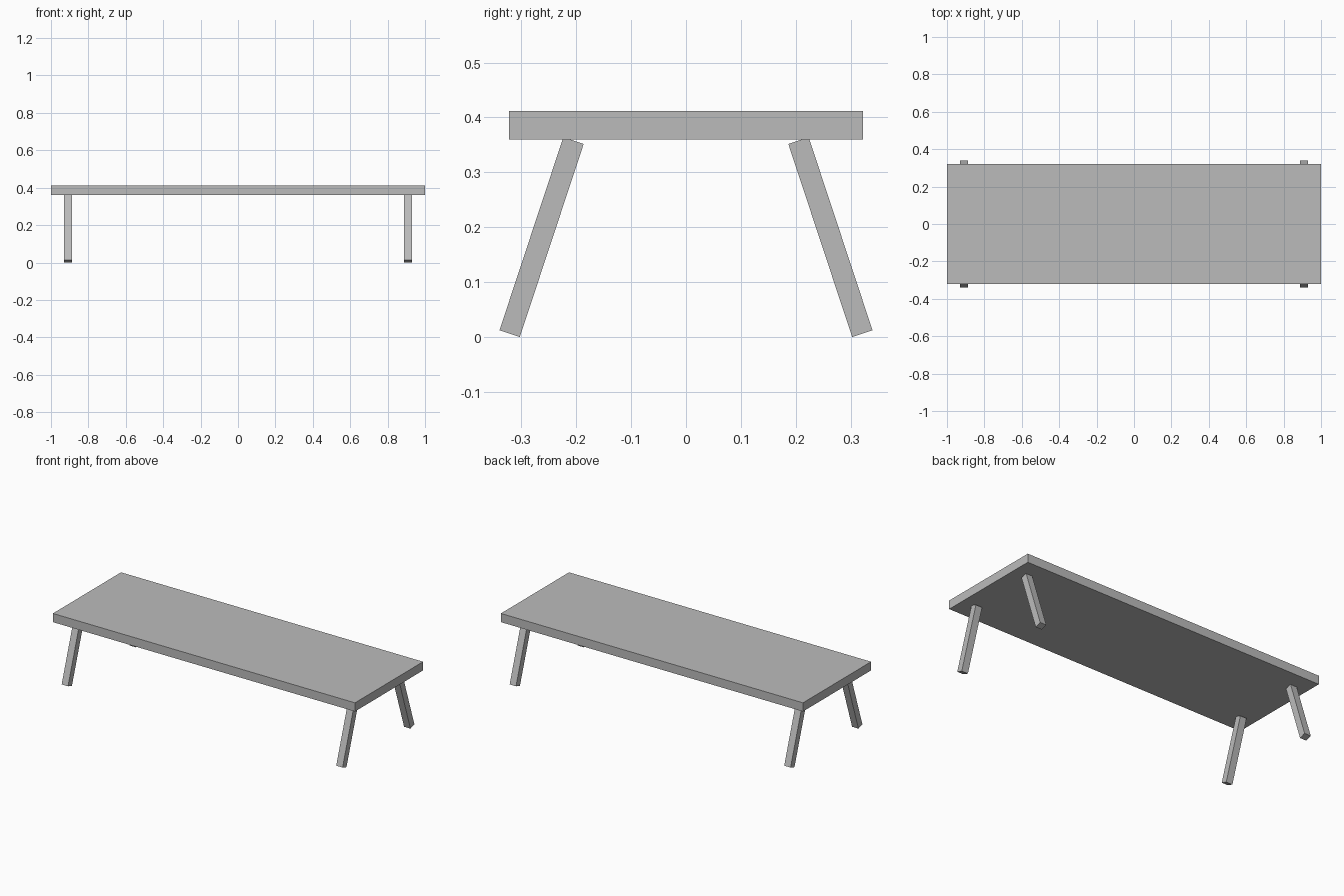
import bpy, bmesh
from math import radians
from mathutils import Matrix, Vector

cube = bpy.data.objects.get("Cube")
if cube:
    bpy.data.objects.remove(cube, do_unlink=True)

grey = bpy.data.materials.new("plain_grey")
grey.use_nodes = True
colour = (0.5, 0.5, 0.5, 1)
grey.diffuse_color = colour
grey.node_tree.nodes["Principled BSDF"].inputs["Base Color"].default_value = colour

TOP_LOW, TOP_HIGH = 0.36, 0.412
LEG_X, LEG_SIZE, LEG_LENGTH, SPLAY = 0.909, 0.039, 0.37, 18.3


def box(name, size, matrix):
    """A box of the given size, placed by a matrix."""
    bm = bmesh.new()
    bmesh.ops.create_cube(bm, size=1, matrix=matrix @ Matrix.Diagonal((*size, 1)))
    mesh = bpy.data.meshes.new(name)
    bm.to_mesh(mesh)
    bm.free()
    mesh.materials.append(grey)
    obj = bpy.data.objects.new(name, mesh)
    bpy.context.collection.objects.link(obj)
    return obj


# Flat slab top
box("table_top", (2, 0.644, TOP_HIGH - TOP_LOW),
    Matrix.Translation((0, 0, (TOP_LOW + TOP_HIGH) / 2)))

# Square legs splayed towards front and back, ending inside the slab
for x_side, x_name in ((1, "left"), (-1, "right")):
    for y_side, y_name in ((-1, "front"), (1, "back")):
        foot = Vector((x_side * LEG_X, y_side * 0.321, 0.0065))
        tilt = Matrix.Rotation(radians(y_side * SPLAY), 4, "X")
        middle = Matrix.Translation((0, 0, LEG_LENGTH / 2))
        box(f"{y_name}_{x_name}_leg", (0.042, LEG_SIZE, LEG_LENGTH),
            Matrix.Translation(foot) @ tilt @ middle)
